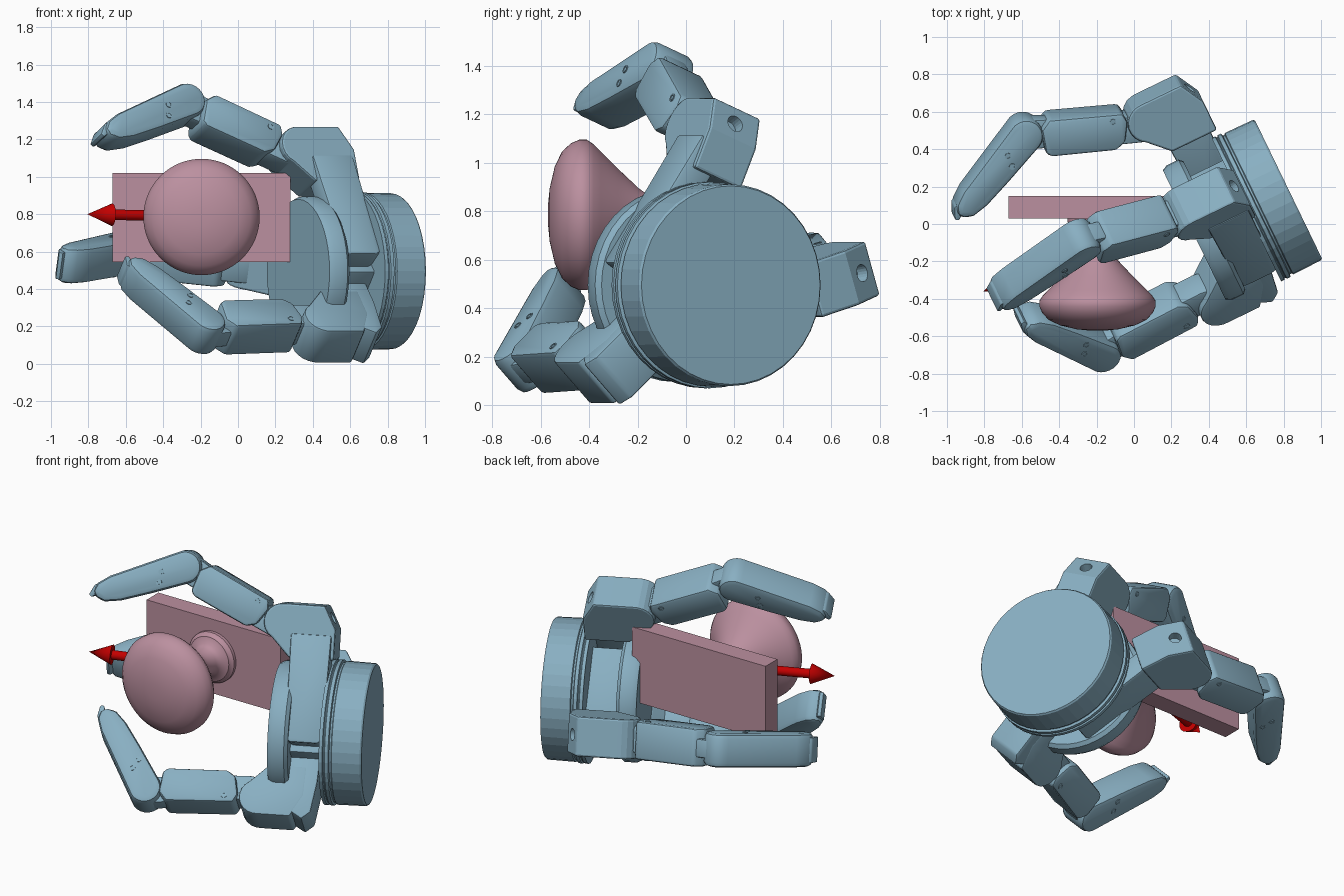
import bpy, bmesh
from math import sin, cos, radians, pi
from mathutils import Matrix, Vector

if "Cube" in bpy.data.objects:
    bpy.data.objects.remove(bpy.data.objects["Cube"])


def material(name, rgb):
    m = bpy.data.materials.new(name)
    m.diffuse_color = (*rgb, 1)
    m.use_nodes = True
    m.node_tree.nodes["Principled BSDF"].inputs["Base Color"].default_value = m.diffuse_color
    return m


BLUE = material("blue_grey", (0.25, 0.43, 0.54))
PINK = material("dusty_pink", (0.50, 0.28, 0.35))
RED = material("red", (0.55, 0.0, 0.0))

# Hand frame: origin at the back of the wrist disc, W forward, H sideways, V up
O = Vector((0.826, 0.185, 0.495))
W = Vector((-0.90, -0.436, 0)).normalized()
H = Vector((W.y, -W.x, 0))
V = Vector((0, 0, 1))
SYM = 86  # twice the angle of the hand's symmetry plane


def finish(bm, name, mat, matrix, angle=35):
    bmesh.ops.remove_doubles(bm, verts=bm.verts, dist=1e-5)
    bmesh.ops.recalc_face_normals(bm, faces=bm.faces)
    bm.transform(matrix)
    me = bpy.data.meshes.new(name)
    bm.to_mesh(me)
    bm.free()
    me.materials.append(mat)
    me.polygons.foreach_set("use_smooth", [True] * len(me.polygons))
    me.set_sharp_from_angle(angle=radians(angle))
    ob = bpy.data.objects.new(name, me)
    bpy.context.collection.objects.link(ob)
    return ob


def prism(name, pts, width, matrix, mat=BLUE, bevel=0.012):
    """Extrude a 2D outline symmetrically along local z and soften its edges."""
    bm = bmesh.new()
    face = bm.faces.new([bm.verts.new((x, y, -width / 2)) for x, y in pts])
    ext = bmesh.ops.extrude_face_region(bm, geom=[face])["geom"]
    bmesh.ops.translate(bm, vec=(0, 0, width),
                        verts=[g for g in ext if isinstance(g, bmesh.types.BMVert)])
    bmesh.ops.recalc_face_normals(bm, faces=bm.faces)
    if bevel:
        sharp = [e for e in bm.edges if e.calc_face_angle(0) > radians(28)]
        bmesh.ops.bevel(bm, geom=sharp, offset=bevel, segments=2, profile=0.5,
                        affect='EDGES', clamp_overlap=False)
    return finish(bm, name, mat, matrix)


def revolve(name, profile, matrix, mat=BLUE, sides=48, angle=35):
    """Turn a (radius, height) profile around local z."""
    bm = bmesh.new()
    rings = [[bm.verts.new((r * cos(2 * pi * i / sides), r * sin(2 * pi * i / sides), z))
              for i in range(sides)] for r, z in profile]
    for a, b in zip(rings, rings[1:]):
        for i in range(sides):
            j = (i + 1) % sides
            bm.faces.new((a[i], a[j], b[j], b[i]))
    bmesh.ops.dissolve_degenerate(bm, dist=1e-6, edges=bm.edges)
    return finish(bm, name, mat, matrix, angle)


def along(origin, direction):
    return Matrix.Translation(origin) @ Vector(direction).to_track_quat('Z', 'Y').to_matrix().to_4x4()


def plane(deg, pos):
    """Frame whose x runs forward and y runs outward at an angle round the palm."""
    rad = H * cos(radians(deg)) + V * sin(radians(deg))
    rot = Matrix((W, rad, W.cross(rad))).transposed().to_4x4()
    return Matrix.Translation(O + H * pos[0] + V * pos[1]) @ rot


def arc(cx, cy, r, a0, a1, n=10):
    return [(cx + r * cos(radians(a0 + (a1 - a0) * i / n)),
             cy + r * sin(radians(a0 + (a1 - a0) * i / n))) for i in range(n + 1)]


def drill(ob, matrix):
    """Cut a round hole and bake the result, keeping crisp edges."""
    cutter = revolve("hole_cutter", [(0, -0.05), (0.036, -0.05), (0.036, 0.06), (0, 0.06)],
                     matrix, sides=20)
    mod = ob.modifiers.new("hole", 'BOOLEAN')
    mod.object, mod.operation = cutter, 'DIFFERENCE'
    deps = bpy.context.evaluated_depsgraph_get()
    mesh = bpy.data.meshes.new_from_object(ob.evaluated_get(deps))
    ob.modifiers.clear()
    mesh.set_sharp_from_angle(angle=radians(12))
    ob.data = mesh
    bpy.data.objects.remove(cutter)


def screws(name, frame, spots, half):
    for k, (x, y) in enumerate(spots):
        for s in (-1, 1):
            m = frame @ Matrix.Translation((x, y, s * half))
            revolve(f"{name}_{k}_{'ab'[s > 0]}",
                    [(r, s * z) for r, z in ((0, -0.004), (0.017, -0.004), (0.017, 0.004),
                                             (0.011, 0.004), (0.011, 0.001), (0, 0.001))], m, sides=12)


def finger(name, deg, pos, w0, lift, bend, width, rear=0.0, hole=True):
    base = plane(deg, pos) @ Matrix.Translation((w0, 0, 0))
    # knuckle housing with a cable hole in its rear chamfer
    knuckle = prism(name + "_knuckle",
                    [(-0.20 - rear, -0.16), (-0.20 - rear, 0.02), (-0.13 - rear, 0.155), (0.06, 0.155)]
                    + arc(0.07, 0.045, 0.11, 80, -60, 8) + [(0.02, -0.16)], width, base)
    if hole:
        drill(knuckle, base @ along((-0.165 - rear, 0.085, 0), (-0.88, 0.47, 0)))
    # first link: neck, wide shell and end lug
    link = base @ Matrix.Rotation(radians(lift), 4, 'Z')
    prism(name + "_neck", [(0.0, -0.07), (0.0, 0.05), (0.3, 0.05), (0.3, -0.10), (0.12, -0.10)],
          0.16, link)
    prism(name + "_link", [(0.19, 0.03), (0.215, 0.08), (0.61, 0.085), (0.655, 0.03),
                           (0.64, -0.10), (0.61, -0.12), (0.26, -0.12), (0.21, -0.08)],
          0.225, link, bevel=0.018)
    prism(name + "_lug", [(0.58, -0.085)] + arc(0.74, 0, 0.085, -90, 90) + [(0.58, 0.07)],
          0.11, link)
    screws(name + "_link_screw", link, [(0.27, 0.04)], 0.1125)
    # fingertip: rounded heel tapering to a small claw
    tip = link @ Matrix.Translation((0.74, 0, 0)) @ Matrix.Rotation(radians(bend - lift), 4, 'Z')
    prism(name + "_tip", arc(0, 0, 0.096, 80, 270, 12)
          + [(0.25, -0.092), (0.42, -0.085), (0.51, -0.066), (0.555, -0.03), (0.56, 0.015),
             (0.52, 0.05), (0.44, 0.07)], 0.20, tip, bevel=0.03)
    prism(name + "_claw", [(0.46, 0.05), (0.54, 0.045), (0.59, 0.0), (0.58, -0.02),
                           (0.54, -0.01), (0.46, 0.0)], 0.15, tip, bevel=0.006)
    screws(name + "_tip_screw", tip, [(0.14, 0.01), (0.17, -0.045)], 0.10)


# Wrist disc, palm column and palm pad
wrist = along(O, W)
revolve("wrist_disc", [(0, 0), (0.41, 0), (0.417, 0.01), (0.42, 0.175), (0.412, 0.18),
                       (0.412, 0.19), (0.426, 0.195), (0.426, 0.215), (0.418, 0.22),
                       (0.418, 0.225), (0.426, 0.23), (0.426, 0.25), (0, 0.25)],
        wrist, sides=40, angle=2)
prism("palm_column", [(0.22, -0.22), (0.5, -0.22), (0.5, 0.22), (0.22, 0.22)], 0.40,
      plane(SYM / 2, (0, 0)))
revolve("palm_pad", [(0, 0.44), (0.38, 0.44), (0.40, 0.46), (0.40, 0.53), (0.385, 0.56), (0, 0.56)],
        wrist, sides=40)

# Two paired fingers, with side arms mirrored across the hand
arm_pos = (-0.13, 0.33)
c, s = cos(radians(SYM)), sin(radians(SYM))
arm_mirror = (arm_pos[0] * c + arm_pos[1] * s, arm_pos[0] * s - arm_pos[1] * c)
arm_outline = [(0.24, -0.31), (0.27, -0.33), (0.43, -0.33), (0.46, -0.31), (0.48, 0.31), (0.24, 0.31)]
for name, deg, pos, w0, lift, bend, arm_deg, arm_at in (
        ("upper_finger", 67, (0.11, 0.588), 0.465, 26, -19.5, 56, arm_pos),
        ("rear_finger", 17, (0.637, 0.025), 0.45, 21, -25, SYM - 56, arm_mirror)):
    finger(name, deg, pos, w0, lift, bend, 0.235, rear=0.045)
    prism(name + "_arm", arm_outline, 0.13, plane(arm_deg, arm_at))

# Opposing thumb and its bracket
t = radians(224)
finger("thumb", 224, (0.43 * cos(t), 0.43 * sin(t)), 0.54, 2, -57, 0.24, hole=False)
prism("thumb_bracket", [(0.27, 0.15), (0.45, 0.15), (0.5, 0.5), (0.34, 0.595), (0.29, 0.55), (0.27, 0.36)],
      0.235, plane(224, (0, 0)))

# Door plate
prism("door_plate", [(-0.67, 0.03), (0.28, 0.03), (0.28, 0.15), (-0.67, 0.15)], 0.475,
      Matrix.Translation((0, 0, 0.783)), PINK, bevel=0)

# Door knob with collar and neck
revolve("door_knob", [(0, 0), (0.16, 0), (0.16, 0.02), (0.145, 0.03), (0.14, 0.045), (0.10, 0.06),
                      (0.082, 0.09), (0.078, 0.15), (0.085, 0.19), (0.11, 0.225), (0.19, 0.31),
                      (0.262, 0.382), (0.292, 0.412), (0.311, 0.44), (0.311, 0.47), (0.296, 0.505),
                      (0.262, 0.542), (0.2, 0.572), (0.11, 0.593), (0.05, 0.599), (0, 0.6)],
        along((-0.195, 0.03, 0.785), (0, -1, 0)), PINK, sides=64, angle=50)

# Direction arrow, angled slightly towards the front
start, end = Vector((-0.2, -0.14, 0.787)), Vector((-0.805, -0.36, 0.80))
n = (end - start).length
revolve("arrow", [(0, 0), (0.028, 0), (0.028, n - 0.14), (0.06, n - 0.14), (0, n)],
        along(start, end - start), RED, sides=32)
